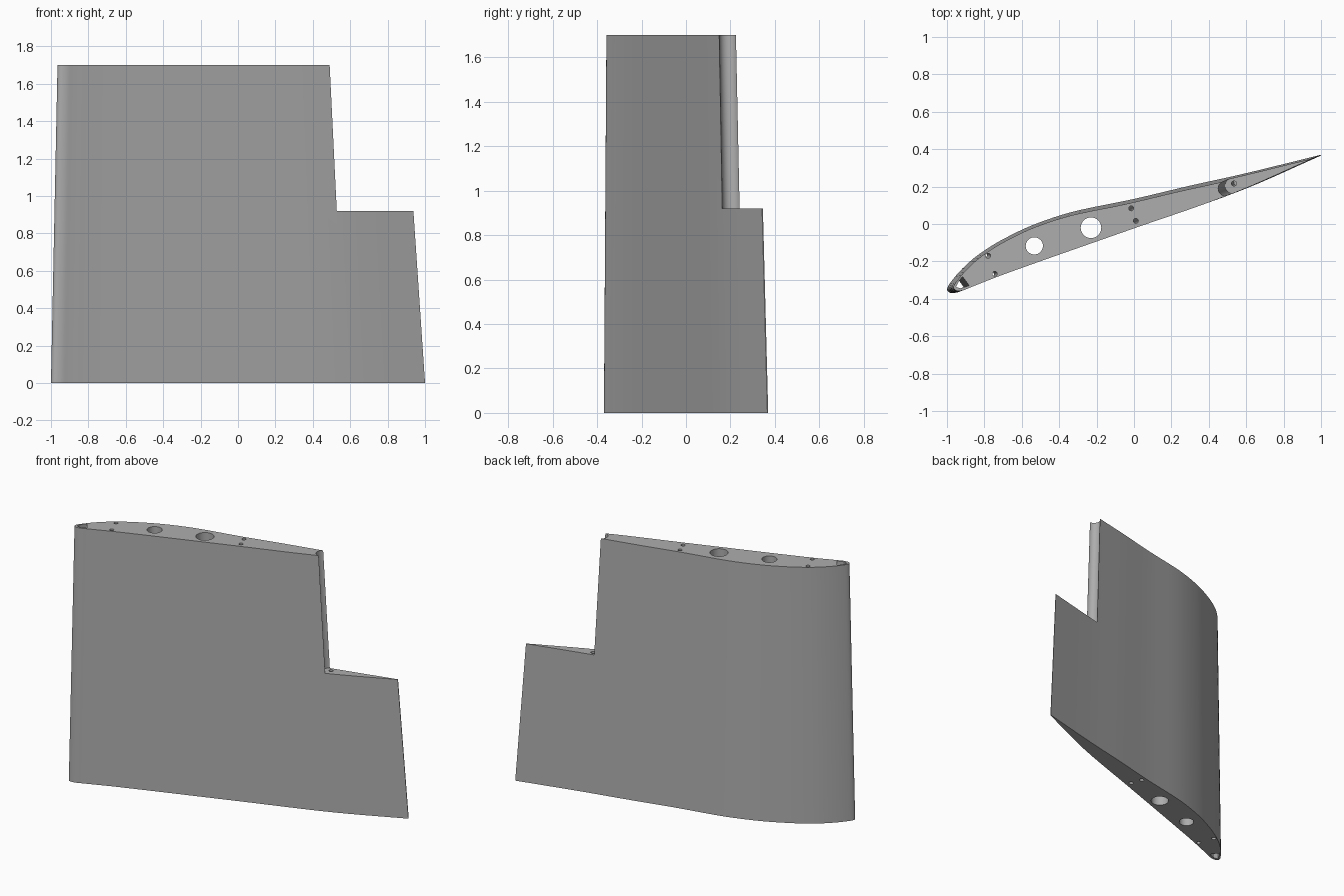
import bpy, math

if "Cube" in bpy.data.objects:
    bpy.data.objects.remove(bpy.data.objects["Cube"])

HEIGHT, NOTCH_Z = 1.70, 0.92
PIVOT = (-0.533, -0.22)          # the section shrinks toward this point

grey = bpy.data.materials.new("plain grey")
grey.diffuse_color = (0.42, 0.42, 0.42, 1)
grey.use_nodes = True
grey.node_tree.nodes["Principled BSDF"].inputs["Base Color"].default_value = grey.diffuse_color


def place(p, z):
    """Taper a root-section point to its position at height z."""
    s = 1 - 0.075 * z / HEIGHT
    return (PIVOT[0] + (p[0] - PIVOT[0]) * s, PIVOT[1] + (p[1] - PIVOT[1]) * s, z)


def loft(name, profile, z0, z1, tapered=True):
    """Closed prism following a counter-clockwise profile."""
    n = len(profile)
    at = place if tapered else (lambda p, z: (p[0], p[1], z))
    verts = [at(p, z) for z in (z0, z1) for p in profile]
    faces = [(i, (i + 1) % n, n + (i + 1) % n, n + i) for i in range(n)]
    faces += [tuple(reversed(range(n))), tuple(range(n, 2 * n))]
    mesh = bpy.data.meshes.new(name)
    mesh.from_pydata(verts, [], faces)
    mesh.materials.append(grey)
    ob = bpy.data.objects.new(name, mesh)
    bpy.context.collection.objects.link(ob)
    return ob


def circle(x, y, r, n=32):
    return [(x + r * math.cos(2 * math.pi * i / n), y + r * math.sin(2 * math.pi * i / n))
            for i in range(n)]


def smooth_path(pts, steps=5):
    """Catmull-Rom curve through the points (centripetal knots)."""
    def lerp(a, b, ta, tb, t):
        return tuple((u * (tb - t) + v * (t - ta)) / (tb - ta) for u, v in zip(a, b))
    ext = [tuple(2 * a - b for a, b in zip(pts[0], pts[1]))] + pts
    ext.append(tuple(2 * a - b for a, b in zip(pts[-1], pts[-2])))
    out = []
    for p0, p1, p2, p3 in zip(ext, ext[1:], ext[2:], ext[3:]):
        t0 = 0
        t1 = t0 + math.dist(p0, p1) ** 0.5
        t2 = t1 + math.dist(p1, p2) ** 0.5
        t3 = t2 + math.dist(p2, p3) ** 0.5
        for k in range(steps):
            t = t1 + (t2 - t1) * k / steps
            a, b, c = lerp(p0, p1, t0, t1, t), lerp(p1, p2, t1, t2, t), lerp(p2, p3, t2, t3, t)
            out.append(lerp(lerp(a, b, t0, t2, t), lerp(b, c, t1, t3, t), t1, t2, t))
    return out + [pts[-1]]


# Wing section: over the top from the tail, round the nose, back underneath
section = smooth_path([
    (1.0, 0.370), (0.575, 0.266), (0.30, 0.205), (0.0, 0.134), (-0.34, 0.062),
    (-0.54, -0.005), (-0.663, -0.062), (-0.77, -0.122), (-0.877, -0.20),
    (-0.97, -0.298), (-1.0, -0.350), (-0.985, -0.367), (-0.95, -0.367), (-0.90, -0.348),
    (-0.743, -0.286), (-0.533, -0.210), (0.03, -0.012), (0.575, 0.180), (1.0, 0.366)])
wing = loft("wing_panel", section, 0, HEIGHT)

cutters = []

# Tail notch with a concave hinge trough
trough = [(0.573 + 0.043 * math.cos(a), 0.223 + 0.0435 * math.sin(a))
          for a in (math.pi / 2 + math.pi * i / 16 for i in range(17))]
notch = [(1.3, -0.2), (1.3, 0.7), (0.573, 0.7)] + trough + [(0.573, -0.2)]
cutters.append(loft("notch_cutter", notch, NOTCH_Z, HEIGHT + 0.1))

# Round spar tunnels running straight through
for x, y, r in ((-0.533, -0.117, 0.046), (-0.23, -0.02, 0.055)):
    cutters.append(loft("spar_cutter", circle(x, y, r), -0.1, HEIGHT + 0.1, False))

# Small rod holes following the taper
for x, y in ((-0.80, -0.166), (-0.762, -0.270), (0.027, 0.108), (0.054, 0.036)):
    cutters.append(loft("rod_cutter", circle(x, y, 0.014, 16), -0.1, HEIGHT + 0.1))

# Hinge pin hole in the notch floor
cutters.append(loft("pin_cutter", circle(0.58, 0.235, 0.014, 16), NOTCH_Z - 0.25, NOTCH_Z + 0.05))

# Hollow nose channel
nose = [(-0.986, -0.347), (-0.96, -0.354), (-0.91, -0.338), (-0.948, -0.286), (-0.970, -0.314)]
cutters.append(loft("nose_cutter", nose, -0.1, HEIGHT + 0.1))

bpy.context.view_layer.objects.active = wing
wing.select_set(True)
for c in cutters:
    mod = wing.modifiers.new("cut", 'BOOLEAN')
    mod.operation, mod.solver, mod.object = 'DIFFERENCE', 'EXACT', c
    bpy.ops.object.modifier_apply(modifier=mod.name)
    bpy.data.objects.remove(c, do_unlink=True)

bpy.ops.object.shade_smooth_by_angle(angle=math.radians(30))
